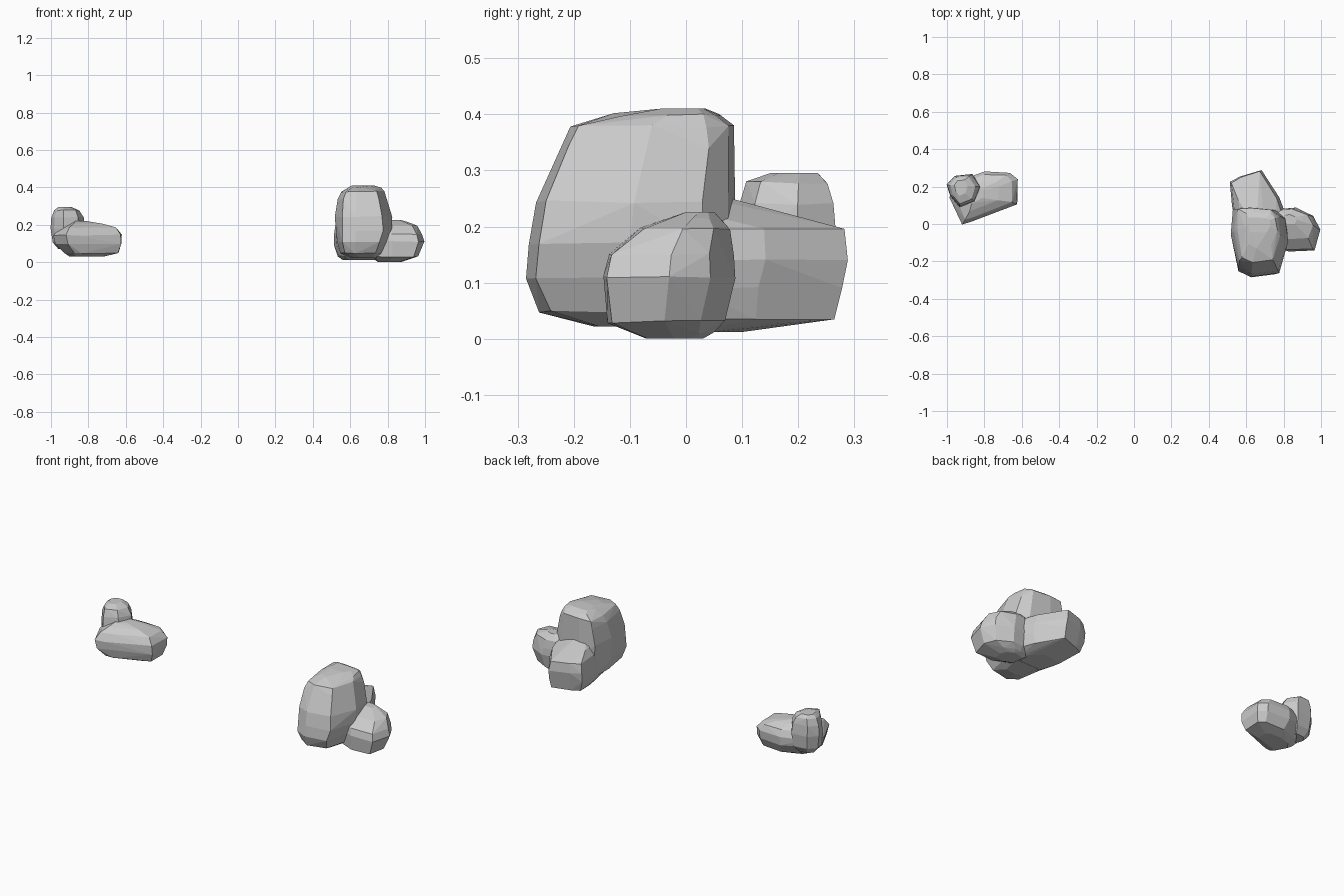
import bpy, bmesh, math, random
random.seed(4)


def rock(name, outline, levels, jitter=0.003):
    """Faceted boulder: a plan outline fitted to a box at each height, wrapped in a hull.
    levels: (z, x_min, x_max, y_min, y_max)"""
    us = [p[0] for p in outline]
    vs = [p[1] for p in outline]
    u0, du, v0, dv = min(us), max(us) - min(us), min(vs), max(vs) - min(vs)
    bm = bmesh.new()
    for i, (z, x0, x1, y0, y1) in enumerate(levels):
        end = i in (0, len(levels) - 1)
        for u, v in outline:
            j = [0 if end else random.uniform(-jitter, jitter) for _ in range(3)]
            bm.verts.new((x0 + (u - u0) / du * (x1 - x0) + j[0],
                          y0 + (v - v0) / dv * (y1 - y0) + j[1],
                          z + j[2]))
    res = bmesh.ops.convex_hull(bm, input=bm.verts[:])
    junk = {g for g in res["geom_interior"] + res["geom_unused"]
            if isinstance(g, bmesh.types.BMVert) and g.is_valid}
    bmesh.ops.delete(bm, geom=list(junk), context='VERTS')
    # merge nearly coplanar triangles into flat facets
    bmesh.ops.dissolve_limit(bm, angle_limit=math.radians(4),
                             verts=bm.verts[:], edges=bm.edges[:])
    bmesh.ops.recalc_face_normals(bm, faces=bm.faces[:])
    me = bpy.data.meshes.new(name)
    bm.to_mesh(me)
    bm.free()
    ob = bpy.data.objects.new(name, me)
    bpy.context.collection.objects.link(ob)
    return ob


# right group: tall boulder
rock("tall_boulder",
     [(.53, .08), (.62, .09), (.76, .075), (.81, .03), (.825, -.10),
      (.775, -.265), (.63, -.285), (.555, -.25), (.52, -.06)],
     [(.022, .60, .74, -.165, .03), (.048, .545, .77, -.26, .06),
      (.11, .53, .80, -.287, .08), (.17, .525, .825, -.28, .088),
      (.245, .52, .822, -.266, .088), (.34, .535, .795, -.225, .088),
      (.378, .55, .78, -.208, .086), (.40, .59, .765, -.127, .06),
      (.41, .61, .73, -.05, .035)])

# right group: side boulder
rock("side_boulder",
     [(.70, .05), (.80, .085), (.87, .092), (.96, .045), (.995, -.03),
      (.965, -.14), (.83, -.145), (.72, -.10)],
     [(.0, .75, .87, -.07, .03), (.012, .74, .90, -.09, .05),
      (.03, .71, .965, -.138, .07), (.11, .69, .995, -.147, .088),
      (.15, .69, .985, -.135, .088), (.195, .71, .955, -.08, .078),
      (.215, .74, .91, -.03, .06), (.226, .78, .87, .0, .05)])

# right group: back boulder
rock("back_boulder",
     [(.51, .23), (.57, .258), (.68, .292), (.71, .245), (.775, .14),
      (.82, .02), (.75, -.08), (.56, -.08), (.525, .10)],
     [(.012, .56, .76, -.03, .10), (.033, .53, .80, -.07, .262),
      (.09, .515, .82, -.08, .277), (.14, .51, .82, -.08, .29),
      (.195, .52, .80, -.07, .28), (.228, .56, .76, -.04, .16),
      (.25, .60, .71, -.02, .08)])

# left group: low boulder
rock("low_boulder",
     [(-.985, .14), (-.92, .0), (-.865, .015), (-.625, .105), (-.62, .24),
      (-.66, .275), (-.80, .28), (-.93, .23)],
     [(.03, -.90, -.72, .08, .20), (.05, -.93, -.64, .035, .25),
      (.10, -.975, -.622, .005, .275), (.145, -.985, -.622, .0, .28),
      (.185, -.955, -.65, .025, .265), (.205, -.91, -.72, .07, .225),
      (.22, -.88, -.81, .11, .19)])

# left group: small upright stone
rock("small_stone",
     [(-.957, .258), (-.865, .265), (-.82, .20), (-.85, .12), (-.93, .09),
      (-.985, .15), (-1.0, .21)],
     [(.07, -.96, -.86, .13, .23), (.105, -.99, -.83, .10, .255),
      (.18, -1.0, -.82, .09, .265), (.24, -.997, -.825, .095, .26),
      (.278, -.982, -.848, .105, .253), (.295, -.96, -.89, .15, .235)])
